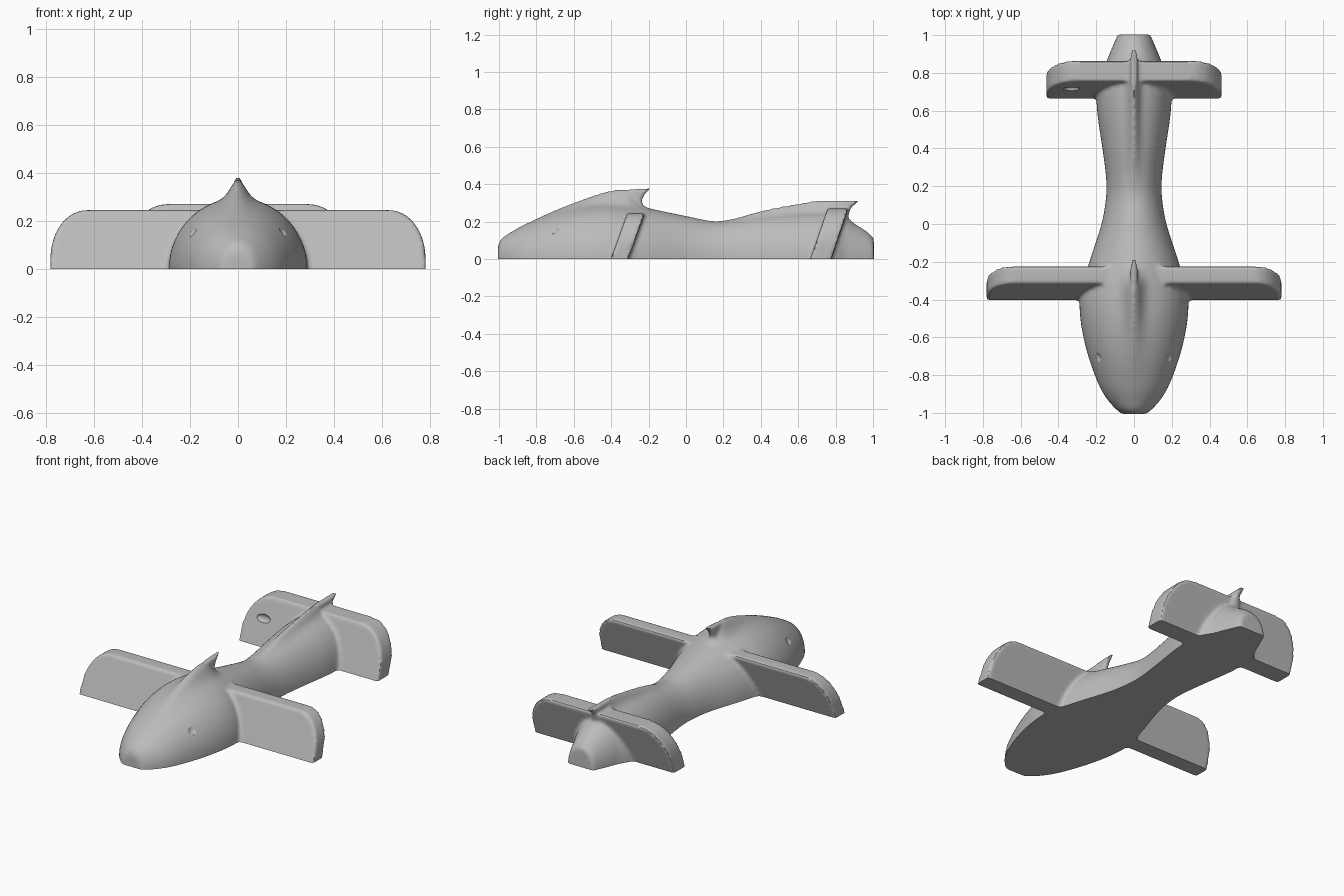
import bpy, bmesh, math
from mathutils import Vector

if "Cube" in bpy.data.objects:
    bpy.data.objects.remove(bpy.data.objects["Cube"])

grey = bpy.data.materials.new("plain grey")
grey.diffuse_color = (0.5, 0.5, 0.5, 1)
grey.use_nodes = True
grey.node_tree.nodes["Principled BSDF"].inputs["Base Color"].default_value = grey.diffuse_color
DEEP = -0.08  # everything reaches below ground, then is cut flat at z = 0

bm = bmesh.new()


def loft(rings):
    """Skin closed rings of equal length and cap both ends."""
    vs = [[bm.verts.new(p) for p in r] for r in rings]
    n = len(vs[0])
    for a, b in zip(vs, vs[1:]):
        for i in range(n):
            j = (i + 1) % n
            bm.faces.new((a[i], a[j], b[j], b[i]))
    bm.faces.new(vs[0][::-1])
    bm.faces.new(vs[-1])


def spline(pts, steps=5):
    """Catmull-Rom through tuples."""
    p = [pts[0]] + pts + [pts[-1]]
    out = []
    for k in range(1, len(p) - 2):
        a, b, c, d = (Vector(q) for q in p[k - 1:k + 3])
        for s in range(steps):
            t = s / steps
            out.append(b + (c - a) * t / 2 + (a * 2 - b * 5 + c * 4 - d) * t * t / 2
                       + (b * 3 - a - c * 3 + d) * t ** 3 / 2)
    return out + [Vector(pts[-1])]


# Body: y, half width, height, ridge height on top
stations = [
    (-1.006, 0.06, 0.07, 0), (-0.985, 0.09, 0.11, 0), (-0.93, 0.14, 0.147, 0),
    (-0.85, 0.187, 0.19, 0), (-0.7, 0.242, 0.25, 0.01), (-0.55, 0.277, 0.285, 0.035),
    (-0.42, 0.288, 0.295, 0.068), (-0.32, 0.272, 0.29, 0.08), (-0.25, 0.25, 0.28, 0.02),
    (-0.18, 0.23, 0.267, 0), (0.0, 0.172, 0.23, 0), (0.14, 0.148, 0.203, 0),
    (0.25, 0.148, 0.207, 0.008), (0.4, 0.167, 0.228, 0.03), (0.6, 0.195, 0.248, 0.05),
    (0.76, 0.195, 0.25, 0.063), (0.85, 0.15, 0.225, 0.01), (0.9, 0.13, 0.19, 0),
    (0.97, 0.1, 0.145, 0), (1.004, 0.085, 0.11, 0)]
rings = []
for y, w, h, r in spline(stations):
    sharp = 0.042 if y < 0 else 0.026
    ring = [(w, y, DEEP)]
    for i in range(41):
        a = math.pi * i / 40
        x = w * math.cos(a)
        ring.append((x, y, h * math.sin(a) + max(r, 0) * math.exp(-(x / sharp) ** 2)))
    rings.append(ring + [(-w, y, DEEP)])
loft(rings)


# Fins: one slanted slab with rounded upper corners running through the body
def fin(half, top, rx, rz, y0, thick, slant):
    prof = [(half, DEEP)]
    for i in range(13):
        a = math.pi / 2 * i / 12
        prof.append((half - rx + rx * math.cos(a), top - rz + rz * math.sin(a)))
    prof += [(-x, z) for x, z in reversed(prof)]
    loft([[(x, y0 + t + slant * z, z) for x, z in prof] for t in (0, thick)])


fin(0.78, 0.245, 0.15, 0.20, -0.402, 0.094, 0.36)
fin(0.464, 0.27, 0.17, 0.21, 0.665, 0.112, 0.34)


# Hooked tips of the two back ridges
def hook(prof, thick):
    loft([[(s * thick / 2, y, z) for y, z in prof] for s in (-1, 1)])


hook([(-0.38, 0.355), (-0.3, 0.372), (-0.19, 0.38), (-0.222, 0.345),
      (-0.238, 0.31), (-0.22, 0.26), (-0.38, 0.24)], 0.036)
hook([(0.74, 0.31), (0.925, 0.312), (0.88, 0.272), (0.86, 0.2), (0.74, 0.2)], 0.038)

bmesh.ops.recalc_face_normals(bm, faces=bm.faces)
mesh = bpy.data.meshes.new("body_with_fins")
bm.to_mesh(mesh)
bm.free()
body = bpy.data.objects.new("body_with_fins", mesh)
bpy.context.collection.objects.link(body)
mesh.materials.append(grey)

# Melt the parts together
rem = body.modifiers.new("melt", 'REMESH')
rem.mode = 'VOXEL'
rem.voxel_size = 0.01
smo = body.modifiers.new("soften", 'SMOOTH')
smo.factor = 0.5
smo.iterations = 7


# Shallow dents: two eyes and one nick in the rear left fin
def dent(name, loc, scale):
    bpy.ops.mesh.primitive_uv_sphere_add(segments=24, ring_count=16, radius=1, location=loc)
    c = bpy.context.object
    c.name = name
    c.scale = scale
    c.hide_render = True
    c.hide_viewport = True
    c.data.materials.append(grey)
    b = body.modifiers.new(name, 'BOOLEAN')
    b.operation = 'DIFFERENCE'
    b.object = c
    return c


cutters = [dent("eye_cutter_right", (0.212, -0.715, 0.172), (0.04, 0.04, 0.04)),
           dent("eye_cutter_left", (-0.212, -0.715, 0.172), (0.04, 0.04, 0.04)),
           dent("fin_nick_cutter", (-0.33, 0.712, 0.15), (0.045, 0.02, 0.025))]

# Bake the modifiers, then slice the underside flat
bpy.context.view_layer.update()
dg = bpy.context.evaluated_depsgraph_get()
final = bpy.data.meshes.new_from_object(body.evaluated_get(dg))
body.modifiers.clear()
for c in cutters:
    bpy.data.objects.remove(c)
bm = bmesh.new()
bm.from_mesh(final)
cut = bmesh.ops.bisect_plane(bm, geom=bm.verts[:] + bm.edges[:] + bm.faces[:],
                             plane_co=(0, 0, 0), plane_no=(0, 0, -1), clear_outer=True)
edges = [e for e in cut["geom_cut"] if isinstance(e, bmesh.types.BMEdge)]
bmesh.ops.holes_fill(bm, edges=edges, sides=0)
for f in bm.faces:
    f.material_index = 0
bm.to_mesh(final)
bm.free()
final.materials.clear()
final.materials.append(grey)
body.data = final

bpy.context.view_layer.objects.active = body
body.select_set(True)
bpy.ops.object.shade_smooth_by_angle(angle=math.radians(40))
